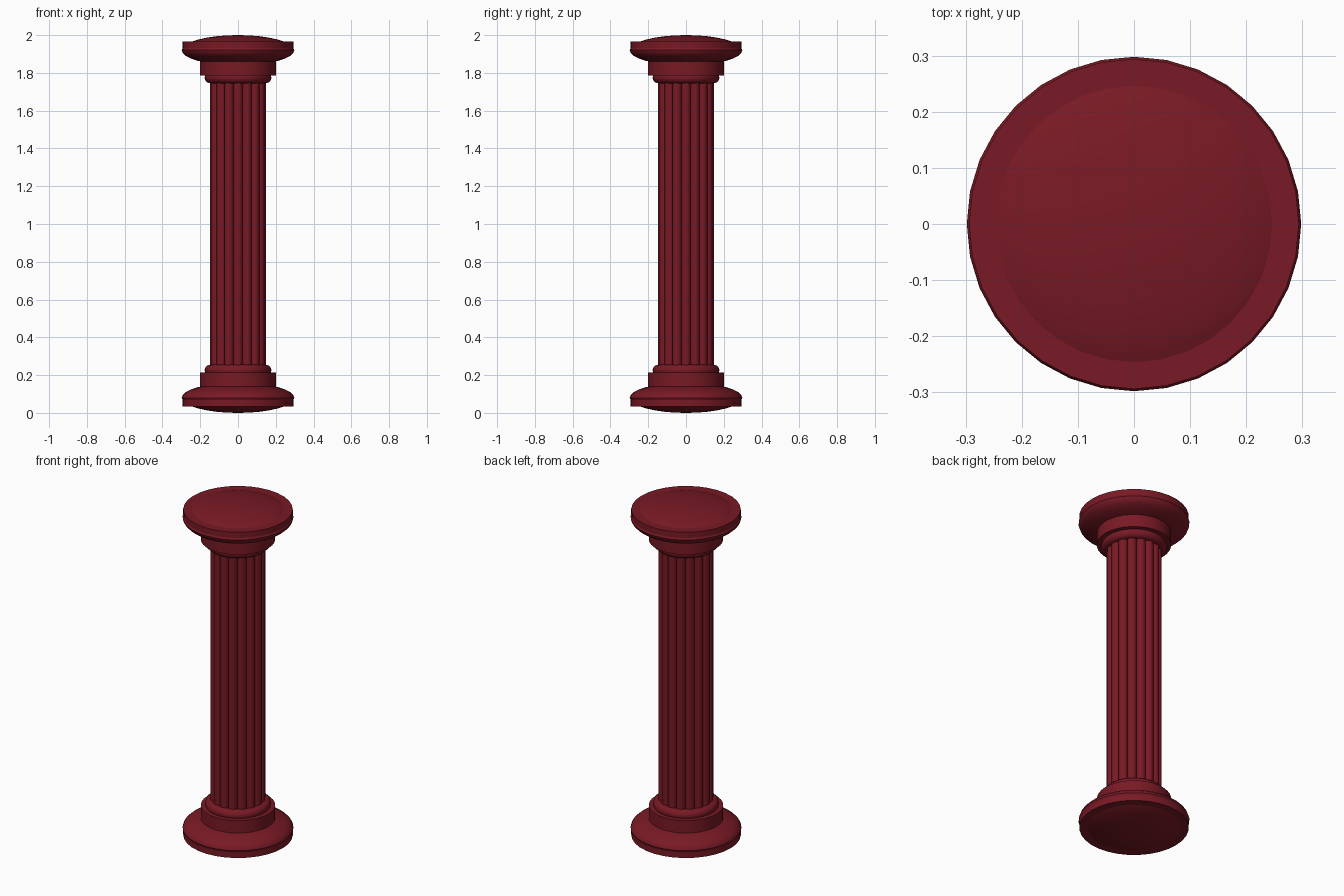
import bpy, math

if "Cube" in bpy.data.objects:
    bpy.data.objects.remove(bpy.data.objects["Cube"])

mat = bpy.data.materials.new("dark_red")
mat.diffuse_color = (0.19, 0.01, 0.018, 1)
mat.use_nodes = True
mat.node_tree.nodes["Principled BSDF"].inputs["Base Color"].default_value = mat.diffuse_color


def finish(name, smooth=True):
    ob = bpy.context.object
    ob.name = name
    ob.data.materials.append(mat)
    bpy.ops.object.transform_apply(location=False, rotation=False, scale=True)
    if smooth:
        bpy.ops.object.shade_smooth_by_angle(angle=math.radians(40))
    return ob


def cylinder(name, r, z0, z1, x=0, y=0, sides=32):
    bpy.ops.mesh.primitive_cylinder_add(vertices=sides, radius=r, depth=z1 - z0,
                                        location=(x, y, (z0 + z1) / 2))
    return finish(name)


# Base and capital are mirror images about mid height
for part, up in (("base", False), ("capital", True)):
    def flip(z):
        return 2 - z if up else z

    def disc(name, r, z0, z1):
        a, b = sorted((flip(z0), flip(z1)))
        cylinder(f"{part}_{name}", r, a, b)

    # Flattened round cushion with a straight rim around its outer half
    bpy.ops.mesh.primitive_uv_sphere_add(segments=32, ring_count=16, radius=1,
                                         location=(0, 0, flip(0.08)))
    bpy.context.object.scale = (0.298, 0.298, 0.08)
    finish(f"{part}_cushion")
    disc("rim", 0.294, 0.035, 0.08)

    # Drum and rounded collar next to the shaft
    disc("drum", 0.2, 0.08, 0.213)
    bpy.ops.mesh.primitive_torus_add(major_radius=0.147, minor_radius=0.03,
                                     major_segments=32, minor_segments=12,
                                     location=(0, 0, flip(0.225)))
    finish(f"{part}_collar")

# Shaft core surrounded by rounded reeds
cylinder("shaft_core", 0.125, 0.2, 1.8)
REEDS = 16
for i in range(REEDS):
    a = 2 * math.pi * i / REEDS
    cylinder(f"shaft_reed_{i + 1}", 0.025, 0.21, 1.79,
             0.124 * math.cos(a), 0.124 * math.sin(a), 16)
